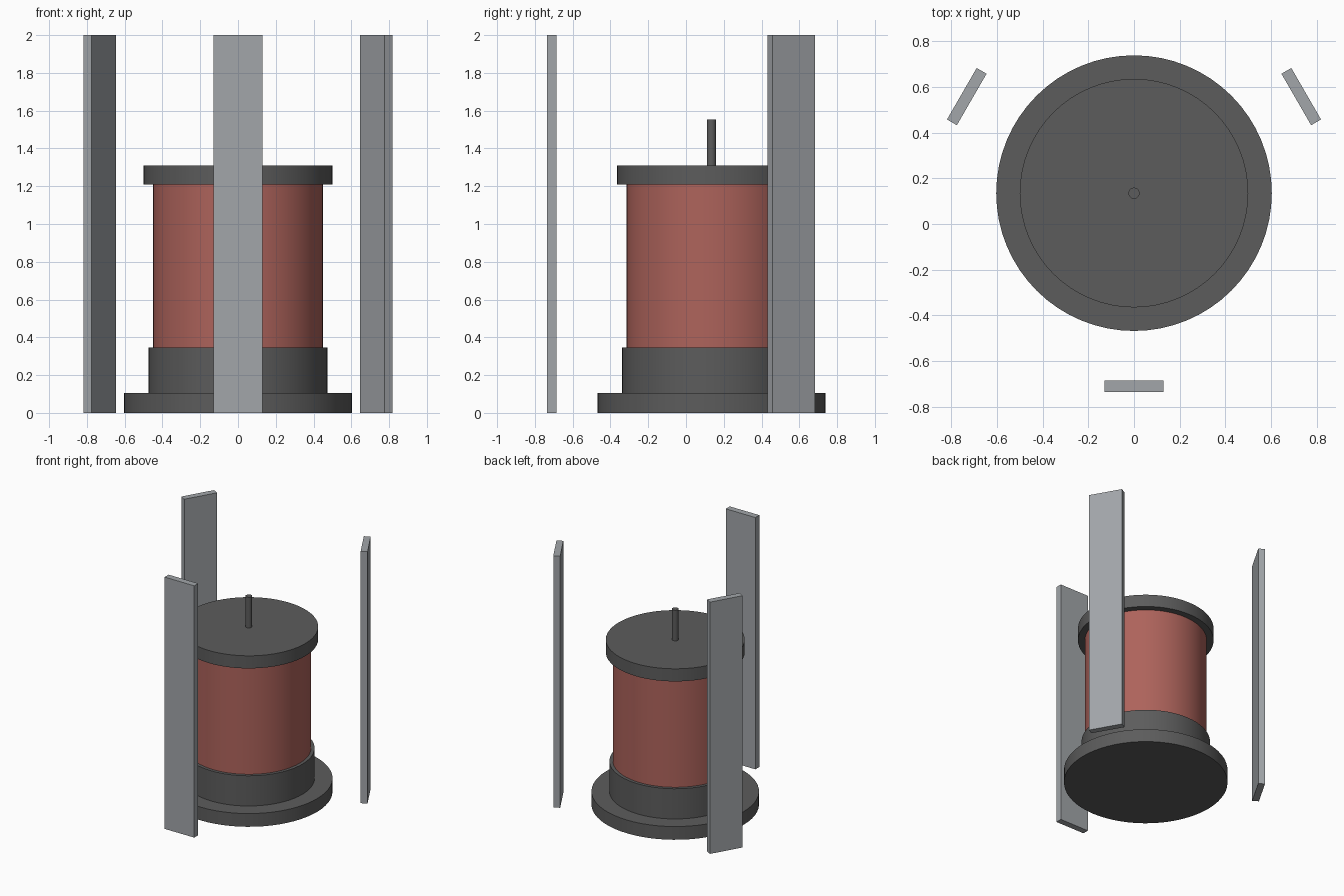
import bpy, math

if "Cube" in bpy.data.objects:
    bpy.data.objects.remove(bpy.data.objects["Cube"])

AXIS_Y = 0.135      # centre of the round stack
RING = 0.845        # distance of the posts from that centre


def material(name, rgb):
    m = bpy.data.materials.new(name)
    m.diffuse_color = (*rgb, 1)
    m.use_nodes = True
    m.node_tree.nodes["Principled BSDF"].inputs["Base Color"].default_value = m.diffuse_color
    return m


dark = material("dark grey", (0.107, 0.107, 0.107))
red = material("brick red", (0.42, 0.125, 0.105))
steel = material("light grey", (0.36, 0.38, 0.40))


def disc(name, radius, z0, z1, mat, sides=64):
    bpy.ops.mesh.primitive_cylinder_add(vertices=sides, radius=radius, depth=z1 - z0,
                                        location=(0, AXIS_Y, (z0 + z1) / 2))
    ob = bpy.context.object
    ob.name = name
    ob.data.materials.append(mat)
    bpy.ops.object.shade_smooth_by_angle(angle=math.radians(40))


# Round stack, bottom to top
disc("base_plate", 0.603, 0, 0.105, dark)
disc("lower_collar", 0.474, 0.105, 0.345, dark)
disc("drum", 0.449, 0.345, 1.21, red)
disc("top_plate", 0.5, 1.21, 1.31, dark)
disc("top_rod", 0.025, 1.31, 1.553, dark, 12)

# Three upright posts spaced evenly around the stack
for i in range(3):
    a = math.radians(-90 + 120 * i)
    bpy.ops.mesh.primitive_cube_add(
        size=1, location=(RING * math.cos(a), AXIS_Y + RING * math.sin(a), 1),
        rotation=(0, 0, a))
    post = bpy.context.object
    post.name = f"post_{i + 1}"
    post.scale = (0.05, 0.26, 2)
    post.data.materials.append(steel)
